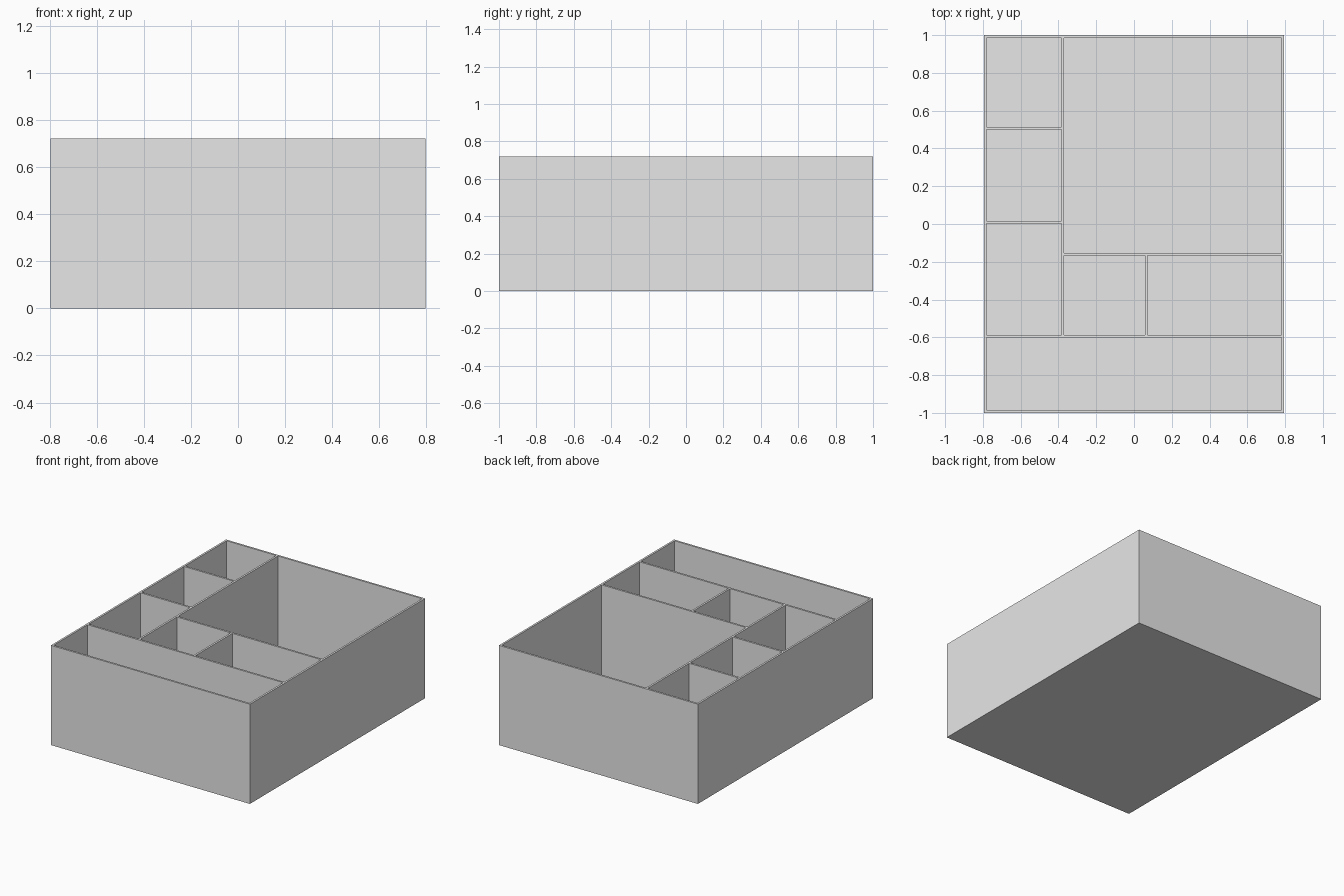
import bpy
import bmesh
from mathutils import Matrix, Vector

old = bpy.data.objects.get("Cube")
if old:
    bpy.data.objects.remove(old, do_unlink=True)

HALF_X, HALF_Y, HEIGHT = 0.795, 1.0, 0.72
WALL = 0.014
FLOOR = 0.014
INNER_X, INNER_Y = HALF_X - WALL, HALF_Y - WALL

# Divider centre lines
COLUMN_X = -0.378   # between the side column and the main area
FRONT_Y = -0.594    # behind the full-width front tray
MAIN_Y = -0.160     # in front of the large bin
SMALL_X = 0.065     # between the two middle bins
SIDE_YS = (0.010, 0.507)  # across the side column
H = WALL / 2

# Material
grey = bpy.data.materials.new("plain_grey")
grey.use_nodes = True
grey.diffuse_color = (0.8, 0.8, 0.8, 1)
grey.node_tree.nodes["Principled BSDF"].inputs["Base Color"].default_value = (0.8, 0.8, 0.8, 1)


def boxes(name, bounds):
    """One mesh object made of boxes given as (low corner, high corner)."""
    bm = bmesh.new()
    for low, high in bounds:
        low, high = Vector(low), Vector(high)
        matrix = Matrix.Translation((low + high) / 2) @ Matrix.Diagonal((*(high - low), 1))
        bmesh.ops.create_cube(bm, size=1, matrix=matrix)
    mesh = bpy.data.meshes.new(name)
    bm.to_mesh(mesh)
    bm.free()
    mesh.materials.append(grey)
    obj = bpy.data.objects.new(name, mesh)
    bpy.context.collection.objects.link(obj)
    return obj


def pocket(x0, x1, y0, y1):
    """Compartment space from the floor up past the rim."""
    return (x0, y0, FLOOR), (x1, y1, HEIGHT + 0.1)


# Compartments: front tray, large bin and two middle bins
pockets = [
    pocket(-INNER_X, INNER_X, -INNER_Y, FRONT_Y - H),
    pocket(COLUMN_X + H, INNER_X, MAIN_Y + H, INNER_Y),
    pocket(COLUMN_X + H, SMALL_X - H, FRONT_Y + H, MAIN_Y - H),
    pocket(SMALL_X + H, INNER_X, FRONT_Y + H, MAIN_Y - H),
]

# Side column of three bins
starts = [FRONT_Y + H] + [y + H for y in SIDE_YS]
ends = [y - H for y in SIDE_YS] + [INNER_Y]
pockets += [pocket(-INNER_X, COLUMN_X - H, a, b) for a, b in zip(starts, ends)]

# Organizer tray: a solid block with the compartments cut out
tray = boxes("organizer_tray", [((-HALF_X, -HALF_Y, 0), (HALF_X, HALF_Y, HEIGHT))])
cutter = boxes("compartment_cutter", pockets)
cutter.hide_render = True

cut = tray.modifiers.new("compartments", "BOOLEAN")
cut.operation = "DIFFERENCE"
cut.solver = "EXACT"
cut.object = cutter

bpy.context.view_layer.objects.active = tray
tray.select_set(True)
bpy.ops.object.modifier_apply(modifier=cut.name)
bpy.data.objects.remove(cutter, do_unlink=True)
